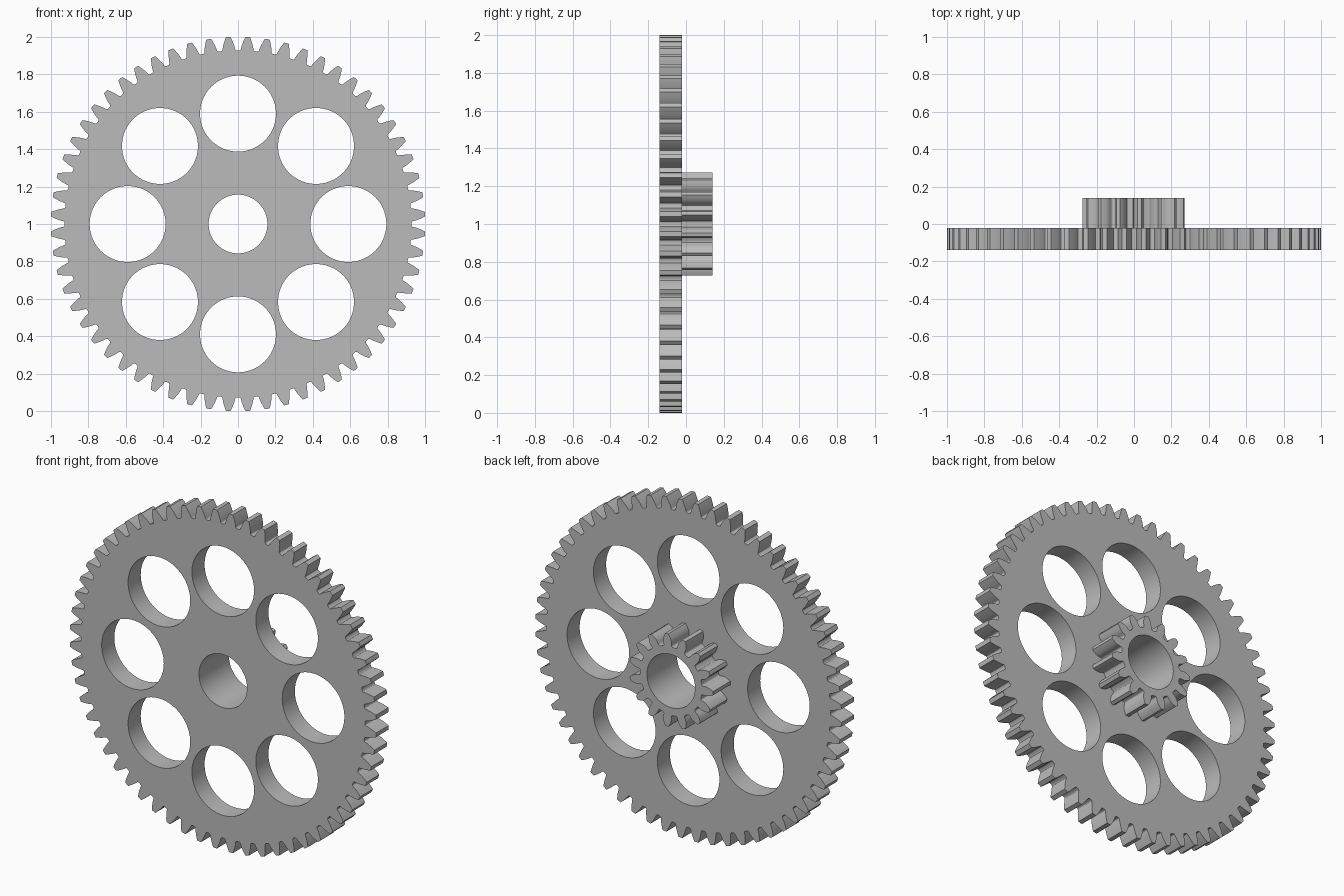
import bpy
from math import pi, sin, cos, tan, acos, radians
from mathutils import Matrix, Vector

if "Cube" in bpy.data.objects:
    bpy.data.objects.remove(bpy.data.objects["Cube"], do_unlink=True)

MODULE = 2.001 / 62          # tooth size shared by both gears
PRESSURE = radians(20)
BORE = 0.157

steel = bpy.data.materials.new("grey_metal")
steel.use_nodes = True
colour = (0.5, 0.5, 0.5, 1)
steel.diffuse_color = colour
steel.node_tree.nodes["Principled BSDF"].inputs["Base Color"].default_value = colour


def polar(r, a):
    return Vector((r * cos(a), r * sin(a)))


def circle(r, centre=Vector((0, 0)), count=96):
    return [centre + polar(r, 2 * pi * i / count) for i in range(count)]


def gear_outline(teeth, phase):
    """Involute teeth with rounded roots."""
    pitch = teeth * MODULE / 2
    base = pitch * cos(PRESSURE)
    root, tip = pitch - 1.25 * MODULE, pitch + MODULE
    fillet = 0.35 * MODULE

    def half_angle(r):
        p = acos(min(1, base / r))
        return pi / (2 * teeth) + tan(PRESSURE) - PRESSURE - tan(p) + p

    # one flank as (radius, angle from tooth centre), root to tip
    start = root + fillet
    flank = []
    spread = min(fillet / root, pi / teeth - half_angle(root) - 0.001)
    for i in range(4):
        t = i / 4
        flank.append((root + fillet * t * t,
                      half_angle(start) + spread * (1 - t) ** 2))
    for i in range(7):
        r = start + (tip - start) * i / 6
        flank.append((r, half_angle(r)))

    points = []
    for k in range(teeth):
        a = phase + 2 * pi * k / teeth
        points += [polar(r, a - h) for r, h in flank]
        points += [polar(r, a + h) for r, h in reversed(flank)]
    return points


def plate(name, loops, y0, y1):
    """Extrude closed loops (outline plus holes) into a solid along y."""
    curve = bpy.data.curves.new(name, "CURVE")
    curve.dimensions = "2D"
    curve.fill_mode = "BOTH"
    curve.extrude = (y1 - y0) / 2
    for loop in loops:
        spline = curve.splines.new("POLY")
        spline.points.add(len(loop) - 1)
        for point, p in zip(spline.points, loop):
            point.co = (p.x, p.y, 0, 1)
        spline.use_cyclic_u = True
    obj = bpy.data.objects.new(name, curve)
    bpy.context.collection.objects.link(obj)
    bpy.ops.object.select_all(action="DESELECT")
    obj.select_set(True)
    bpy.context.view_layer.objects.active = obj
    bpy.ops.object.convert(target="MESH")
    obj = bpy.context.object
    obj.name = name
    obj.data.transform(Matrix.Translation((0, (y0 + y1) / 2, 1))
                       @ Matrix.Rotation(pi / 2, 4, "X"))
    # join caps to walls
    bpy.ops.object.mode_set(mode="EDIT")
    bpy.ops.mesh.select_all(action="SELECT")
    bpy.ops.mesh.remove_doubles(threshold=0.00005)
    bpy.ops.mesh.normals_make_consistent(inside=False)
    bpy.ops.object.mode_set(mode="OBJECT")
    bpy.ops.object.shade_smooth_by_angle(angle=radians(25))
    obj.data.materials.clear()
    obj.data.materials.append(steel)
    return obj


# large wheel with eight lightening holes
holes = [circle(0.203, polar(0.59, k * pi / 4)) for k in range(8)]
plate("large_gear", [gear_outline(60, pi / 60), circle(BORE)] + holes, -0.14, -0.022)

# small pinion on the back
plate("small_gear", [gear_outline(15, pi), circle(BORE)], -0.022, 0.14)
